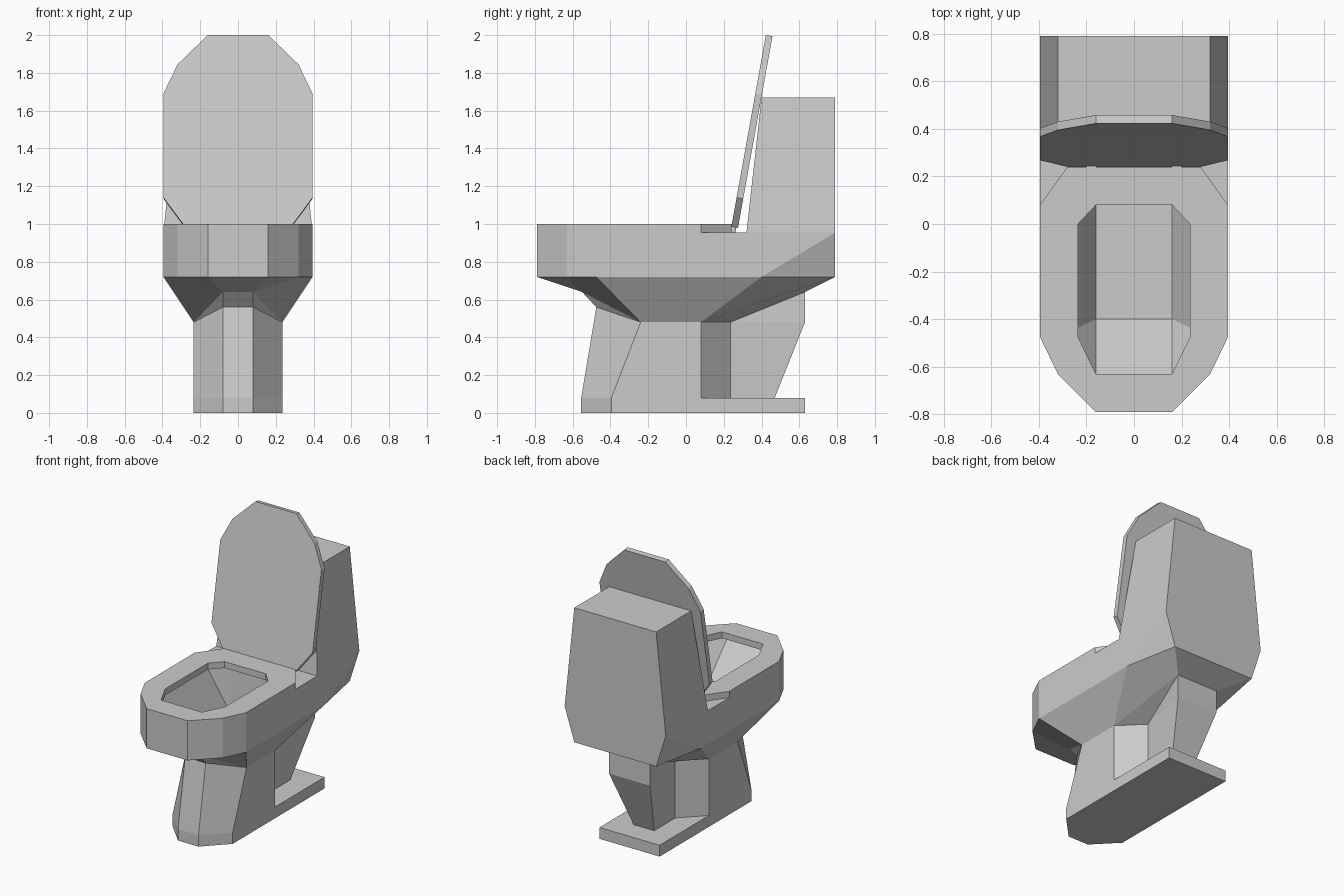
import bpy, bmesh

if "Cube" in bpy.data.objects:
    bpy.data.objects.remove(bpy.data.objects["Cube"])


def ring(pts, z=None):
    """Full symmetric loop from right-half points, (x, y) at height z or (x, y, z)."""
    half = [(p[0], p[1], p[2] if len(p) == 3 else z) for p in pts]
    return half + [(-x, y, h) for x, y, h in reversed(half)]


def loft(name, rings, cap_start=True, cap_end=True):
    """Skin consecutive loops; coincident points collapse into triangles."""
    bm = bmesh.new()
    loops = [[bm.verts.new(p) for p in r] for r in rings]
    for a, b in zip(loops, loops[1:]):
        n = len(a)
        for i in range(n):
            j = (i + 1) % n
            bm.faces.new((a[i], a[j], b[j], b[i]))
    if cap_start:
        bm.faces.new(loops[0][::-1])
    if cap_end:
        bm.faces.new(loops[-1])
    bmesh.ops.remove_doubles(bm, verts=bm.verts, dist=0.001)
    bmesh.ops.recalc_face_normals(bm, faces=bm.faces)
    me = bpy.data.meshes.new(name)
    bm.to_mesh(me)
    bm.free()
    ob = bpy.data.objects.new(name, me)
    bpy.context.collection.objects.link(ob)
    return ob


W = 0.395   # half width of bowl
P = 0.235   # half width of pedestal

# Base plate
plate = [(.08, -.555), (P, -.395), (P, .63)]
loft("base_plate", [ring(plate, 0), ring(plate, .08)])

# Pedestal
foot = [(.08, -.475, .56), (P, -.24, .48), (P, .08, .48), (.08, P, .48)]
loft("pedestal", [ring([(.08, -.555), (P, -.395), (P, .08), (.08, P)], .08),
                  ring(foot)], False, False)

# Rear trap
loft("trap", [ring([(.08, P), (.08, .47)], .08),
              ring([(.08, P), (.16, .63)], .48),
              ring([(.08, P, .48), (.16, .63, .64)])], False, False)

# Bowl: underside, outer wall, deck, then down into the basin
nose = [(.16, -.79), (.32, -.63), (W, -.475)]
cavity = ring([(.16, -.71), (.24, -.59), (.32, -.475), (.32, .08), (.16, .16)], .955)
loft("bowl", [
    ring([foot[0]] + foot),
    ring([(.08, -.55, .64)] * 2 + foot[1:3] + [(.16, .63, .64)]),
    ring(nose + [(W, .40), (.32, .79)], .72),
    ring(nose + [(W, .79), (W, .79)], .955),
    cavity,
    ring([(.16, -.40)] * 3 + [(.16, .14)] * 2, .62),
], False, True)

# Rim
rim = nose + [(W, .08), (.28, .24)]
hole = [(.16, -.63), (.198, -.552), (P, -.475), (P, 0), (.16, .08)]
loft("rim", [ring(rim, .955), ring(rim, 1), ring(hole, 1), ring(hole, .955), cavity],
     False, False)

# Tank
loft("tank", [ring([(W, .32), (W, .79)], .955),
              ring([(.32, .40), (.32, .79)], 1.67)], False, True)

# Raised lid
outline = [(.28, .985), (W, 1.14), (W, 1.69), (.32, 1.845), (.16, 2.0)]
front = [(x, .24 + (z - .985) * .18, z) for x, z in outline]
back = [(x, y + .035, z - .006) for x, y, z in front]
loft("lid", [ring(front), ring(back)])

# Hinges
for side, name in ((-1, "left_hinge"), (1, "right_hinge")):
    box = [(side * x, y) for x, y in ((.16, .235), (.2, .235), (.2, .265), (.16, .265))]
    loft(name, [[(x, y, z) for x, y in box] for z in (.955, 1.0)])
